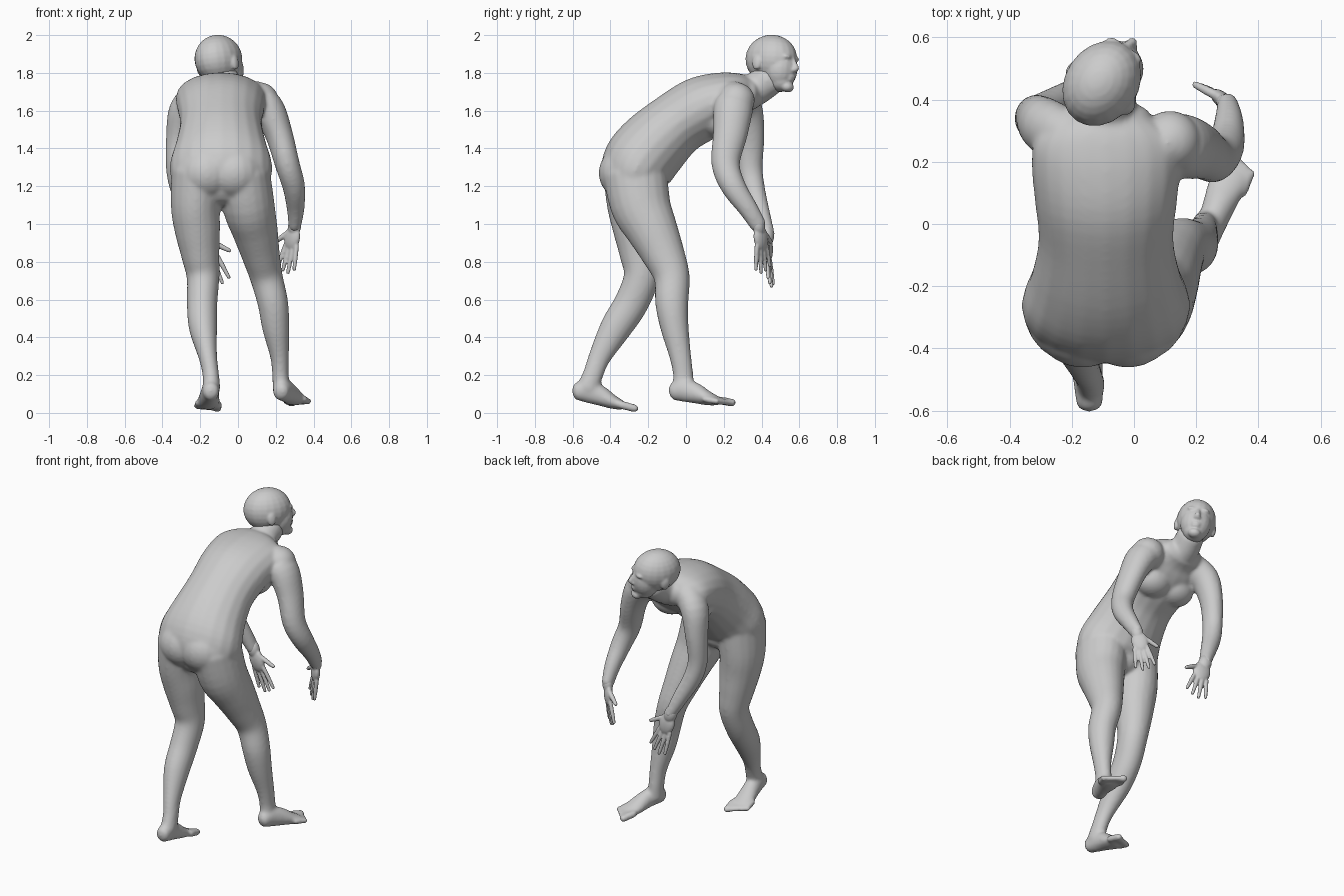
import bpy
import bmesh
import math
from mathutils import Matrix, Vector

cube = bpy.data.objects.get("Cube")
if cube:
    bpy.data.objects.remove(cube)

skin = bpy.data.materials.new("plain grey")
skin.use_nodes = True
grey = (0.6, 0.6, 0.6, 1)
skin.diffuse_color = grey
skin.node_tree.nodes["Principled BSDF"].inputs["Base Color"].default_value = grey


def spline(a, b, c, d, t):
    """Smooth value between b and c."""
    return b + 0.5 * t * (c - a + t * (2 * a - 5 * b + 4 * c - d + t * (3 * (b - c) + d - a)))


def loft(bm, rings, steps=4, sides=20):
    """Elliptical tube through (x, y, z, half width, half depth) rings, with rounded ends."""
    rows = [Vector(ring) for ring in rings]
    padded = [rows[0]] + rows + [rows[-1]]
    fine = [spline(*padded[i:i + 4], k / steps)
            for i in range(len(rows) - 1) for k in range(steps)] + [rows[-1]]
    centres = [Vector(row[:3]) for row in fine]
    last = len(fine) - 1
    loops = []

    def add_ring(centre, tangent, wide, deep):
        guide = Vector((0, 1, 0)) if abs(tangent.x) > 0.8 else Vector((1, 0, 0))
        across = (guide - tangent * guide.dot(tangent)).normalized()
        out = tangent.cross(across)
        angles = [math.tau * k / sides for k in range(sides)]
        loops.append([bm.verts.new(centre + across * wide * math.cos(a) + out * deep * math.sin(a))
                      for a in angles])

    def add_cap(i, tangent, sign):
        wide, deep = fine[i][3:]
        for angle in ((75, 50, 25) if sign < 0 else (25, 50, 75)):
            a = math.radians(angle)
            shift = tangent * sign * min(wide, deep) * 0.7 * math.sin(a)
            add_ring(centres[i] + shift, tangent, wide * math.cos(a), deep * math.cos(a))

    for i, row in enumerate(fine):
        tangent = (centres[min(i + 1, last)] - centres[max(i - 1, 0)]).normalized()
        if i == 0:
            add_cap(i, tangent, -1)
        add_ring(centres[i], tangent, row[3], row[4])
        if i == last:
            add_cap(i, tangent, 1)
    for low, high in zip(loops, loops[1:]):
        for k in range(sides):
            n = (k + 1) % sides
            bm.faces.new((low[k], low[n], high[n], high[k]))
    bm.faces.new(reversed(loops[0]))
    bm.faces.new(loops[-1])


def ball(bm, centre, radii, frame=Matrix()):
    matrix = frame @ Matrix.Translation(centre) @ Matrix.Diagonal((*radii, 1))
    bmesh.ops.create_uvsphere(bm, u_segments=20, v_segments=14, radius=1, matrix=matrix)


def finish(bm, name, voxel, rounds):
    """Fuse the overlapping volumes into one smooth skin."""
    mesh = bpy.data.meshes.new(name)
    bmesh.ops.recalc_face_normals(bm, faces=bm.faces)
    bm.to_mesh(mesh)
    bm.free()
    mesh.materials.append(skin)
    obj = bpy.data.objects.new(name, mesh)
    bpy.context.collection.objects.link(obj)
    fuse = obj.modifiers.new("fuse", "REMESH")
    fuse.mode = "VOXEL"
    fuse.voxel_size = voxel
    fuse.use_smooth_shade = True
    relax = obj.modifiers.new("relax", "SMOOTH")
    relax.factor = 0.5
    relax.iterations = rounds


# Torso, bent forward, and neck
body = bmesh.new()
loft(body, [(-.09, -.3, 1.17, .18, .11), (-.09, -.285, 1.23, .258, .168), (-.09, -.25, 1.32, .27, .194),
            (-.09, -.17, 1.42, .24, .19), (-.09, -.05, 1.53, .217, .172), (-.09, .08, 1.61, .23, .172),
            (-.09, .2, 1.66, .24, .148), (-.09, .28, 1.685, .225, .118), (-.09, .34, 1.69, .15, .09)])
loft(body, [(-.09, .27, 1.68, .13, .1), (-.085, .36, 1.71, .092, .09), (-.07, .44, 1.765, .082, .088)])
for x in (-.175, -.005):
    ball(body, (x, .165, 1.55), (.12, .105, .095))
for x in (-.165, -.02):
    ball(body, (x, -.305, 1.27), (.16, .158, .15))
ball(body, (-.09, -.24, 1.2), (.13, .13, .1))
ball(body, (.115, .265, 1.655), (.1, .1, .095))

# Legs, one stepping forward and one trailing
loft(body, [(.03, -.27, 1.27, .14, .17), (.055, -.24, 1.1, .139, .16), (.089, -.18, .97, .122, .137),
            (.12, -.12, .84, .102, .114), (.15, -.075, .72, .087, .095), (.185, -.075, .58, .081, .088),
            (.2, -.06, .45, .072, .075), (.22, -.03, .3, .05, .058), (.225, -.015, .2, .044, .054),
            (.23, -.015, .12, .047, .06)])
loft(body, [(-.21, -.27, 1.27, .143, .17), (-.225, -.265, 1.1, .131, .154), (-.215, -.255, .97, .121, .132),
            (-.2, -.24, .84, .102, .112), (-.185, -.235, .72, .087, .095), (-.19, -.29, .58, .081, .091),
            (-.185, -.372, .45, .075, .084), (-.16, -.455, .3, .05, .06), (-.145, -.49, .21, .044, .054),
            (-.14, -.52, .13, .047, .06)])

# Hanging arms
loft(body, [(.08, .26, 1.67, .085, .095), (.155, .25, 1.61, .09, .105), (.215, .235, 1.48, .074, .092),
            (.26, .21, 1.32, .066, .076), (.295, .25, 1.2, .06, .066), (.305, .33, 1.08, .047, .052),
            (.3, .385, .99, .034, .044)])
loft(body, [(-.21, .27, 1.67, .09, .1), (-.285, .315, 1.6, .082, .093), (-.315, .34, 1.46, .066, .076),
            (-.325, .34, 1.3, .057, .066), (-.3, .36, 1.18, .056, .06), (-.24, .4, 1.05, .047, .047),
            (-.19, .43, .94, .034, .042)])


def foot(heel, toe, inner):
    """Sloping foot with a heel, instep and five toes; inner is the big toe side."""
    heel, toe = Vector(heel), Vector(toe)
    across = (toe - heel).cross(Vector((0, 0, 1))).normalized() * inner
    profile = ((.1, .01, .044, .05), (.25, .025, .046, .062), (.45, .02, .052, .055),
               (.65, .005, .06, .039), (.8, 0, .062, .027))
    loft(body, [(*(heel.lerp(toe, t) + Vector((0, 0, lift))), wide, deep)
                for t, lift, wide, deep in profile])
    for k in range(5):
        offset = across * (2 - k) * .028
        reach = 1.04 - k * .035
        thick = .023 if k == 0 else .018
        loft(body, [(*(heel.lerp(toe, t * reach) + offset), thick, thick) for t in (.75, .9, .99)], 2, 10)


foot((.215, -.09, .108), (.335, .22, .055), -1)
foot((-.14, -.605, .112), (-.165, -.28, .025), 1)
finish(body, "body", .009, 14)

# Head, turned and slightly tipped to one side
head = bmesh.new()
turn = (Matrix.Translation((-.098, .46, 1.873)) @ Matrix.Rotation(math.radians(-34), 4, "Z")
        @ Matrix.Rotation(math.radians(-9), 4, "Y"))
ball(head, (0, -.01, 0), (.118, .146, .129), turn)
ball(head, (0, .055, -.055), (.092, .089, .11), turn)
ball(head, (0, .06, -.12), (.066, .07, .055), turn)
ball(head, (0, .108, -.15), (.038, .034, .028), turn)
loft(head, [(*(turn @ Vector((0, y, z))), r, r) for y, z, r in
            ((.13, -.005, .012), (.144, -.03, .014), (.155, -.052, .017))], 3, 10)
ball(head, (0, .142, -.06), (.024, .02, .012), turn)
ball(head, (0, .13, -.095), (.03, .018, .009), turn)
ball(head, (0, .126, -.111), (.026, .018, .009), turn)
for side in (-1, 1):
    ball(head, (side * .036, .114, .006), (.032, .022, .014), turn)
    ball(head, (side * .036, .114, -.022), (.02, .016, .01), turn)
    ball(head, (side * .112, -.025, -.035), (.015, .028, .04), turn)
finish(head, "head", .007, 5)


def hand(name, wrist, forward, thumb_side, size):
    """Palm with four slightly fanned fingers and a thumb."""
    bm = bmesh.new()
    wrist, forward = Vector(wrist), Vector(forward).normalized()
    side = Vector(thumb_side)
    side = (side - forward * side.dot(forward)).normalized()
    palm = Matrix((side, forward, side.cross(forward))).transposed().to_4x4()
    palm.translation = wrist
    palm = palm @ Matrix.Scale(size, 4)
    ball(bm, (0, 0, 0), (.037, .055, .032), palm)
    ball(bm, (.003, .065, 0), (.05, .07, .025), palm)

    def digit(root, tip, thick):
        rings = [(*(palm @ Vector(root).lerp(Vector(tip), t)), thick * s, thick * s)
                 for t, s in ((0, 1), (.5, 1), (1, .75))]
        loft(bm, rings, 2, 10)

    for k, length in enumerate((.095, .12, .115, .1)):
        across = (k - 1.5) * .024
        digit((across, .1, 0), (across * 1.6, .13 + length, .012), .013)
    digit((.03, .04, 0), (.1, .11, .02), .015)
    finish(bm, name, .006, 2)


hand("left_hand", (.3, .385, .99), (-.17, .14, -1), (-.75, .65, 0), 1)
hand("right_hand", (-.19, .43, .94), (.31, .02, -.95), (.9, -.2, .3), 1.12)
